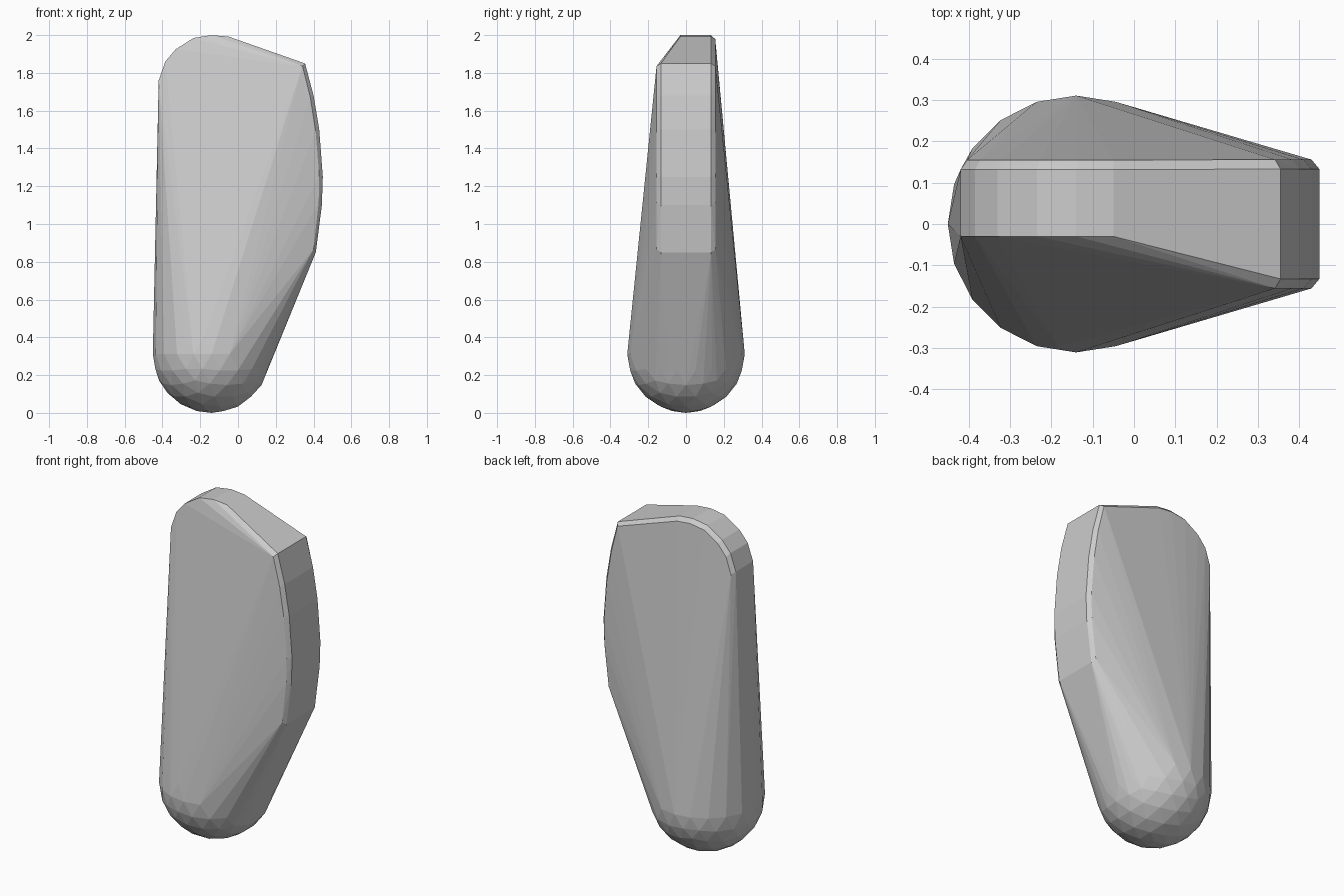
import bpy, bmesh
from mathutils import Matrix

if "Cube" in bpy.data.objects:
    bpy.data.objects.remove(bpy.data.objects["Cube"])

bm = bmesh.new()

# Rounded foot: faceted ball
bmesh.ops.create_icosphere(bm, subdivisions=3, radius=0.311,
                           matrix=Matrix.Translation((-0.14, 0, 0.311)))
bmesh.ops.delete(bm, geom=bm.faces[:] + bm.edges[:], context='EDGES_FACES')

# Slab outlines in x, z: rounded upper left, bulging right edge
top = [(-0.42, 1.76), (-0.385, 1.86), (-0.33, 1.925), (-0.235, 1.985),
       (-0.14, 2.0), (-0.05, 1.992)]
right = [(0.355, 1.85), (0.40, 1.68), (0.43, 1.50), (0.449, 1.25),
         (0.444, 1.10), (0.412, 0.85)]


def add(x, y, z):
    bm.verts.new((x, y, z))


def inset(x, z, d):
    # Pull an outline point towards the slab centre for the small edge bevel
    cx, cz = -0.05, 1.4
    length = ((x - cx) ** 2 + (z - cz) ** 2) ** 0.5
    return x + (cx - x) / length * d, z + (cz - z) / length * d


# Top edge: slopes back at the front, bevelled at the rear
for x, z in top:
    add(x, -0.03, z)
    add(x, 0.132, z)
    xi, zi = inset(x, z, 0.022)
    add(xi, 0.155, zi)

# Right edge: bevelled on both sides
for x, z in right:
    xi, zi = inset(x, z, 0.02)
    for s in (-1, 1):
        add(x, s * 0.133, z)
        add(xi, s * 0.156, zi)

# Wrap everything in one convex skin
hull = bmesh.ops.convex_hull(bm, input=bm.verts[:])
bmesh.ops.delete(bm, geom=[v for v in bm.verts if not v.link_faces], context='VERTS')
bmesh.ops.recalc_face_normals(bm, faces=bm.faces[:])

mesh = bpy.data.meshes.new("rounded_stone")
bm.to_mesh(mesh)
bm.free()
obj = bpy.data.objects.new("rounded_stone", mesh)
bpy.context.collection.objects.link(obj)
